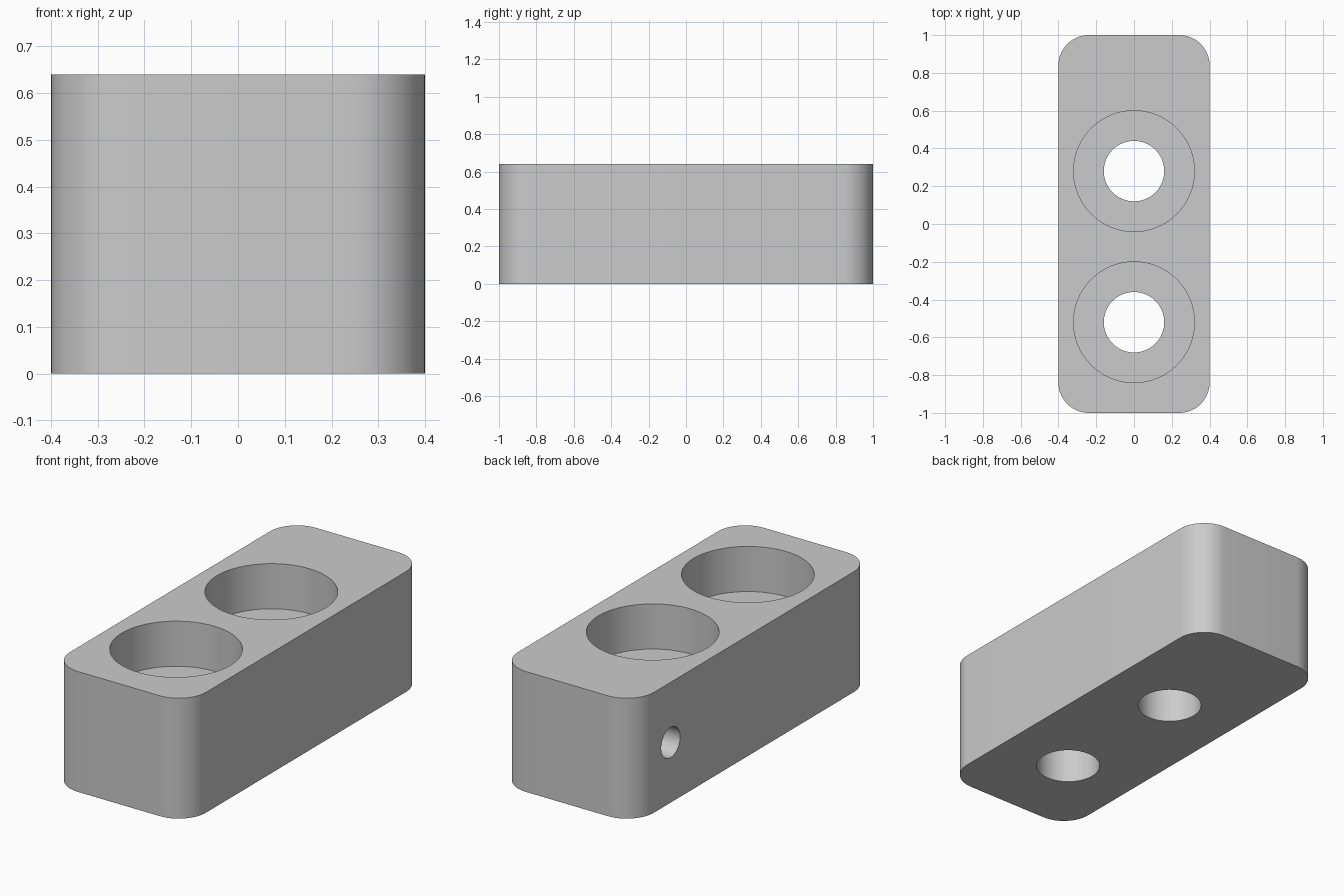
import bpy
import bmesh
from math import radians
from mathutils import Matrix

LENGTH, WIDTH, HEIGHT = 2.0, 0.8, 0.64
CORNER_RADIUS = 0.16
BORE_POSITIONS = (-0.52, 0.28)
BORE_RADIUS, BORE_FLOOR = 0.32, 0.40
THROUGH_RADIUS = 0.16
SIDE_RADIUS, SIDE_DEPTH = 0.08, 0.40
OVERLAP = 0.1

cube = bpy.data.objects.get("Cube")
if cube:
    bpy.data.objects.remove(cube, do_unlink=True)

grey = bpy.data.materials.new("light grey")
grey.use_nodes = True
colour = (0.6, 0.6, 0.6, 1)
grey.diffuse_color = colour
grey.node_tree.nodes["Principled BSDF"].inputs["Base Color"].default_value = colour


def make_object(name, bm):
    mesh = bpy.data.meshes.new(name)
    bm.to_mesh(mesh)
    bm.free()
    mesh.materials.append(grey)
    obj = bpy.data.objects.new(name, mesh)
    bpy.context.collection.objects.link(obj)
    return obj


def rounded_block(name):
    bm = bmesh.new()
    bmesh.ops.create_cube(bm, size=1)
    bmesh.ops.scale(bm, vec=(WIDTH, LENGTH, HEIGHT), verts=bm.verts)
    bmesh.ops.translate(bm, vec=(0, 0, HEIGHT / 2), verts=bm.verts)
    uprights = [e for e in bm.edges
                if abs(e.verts[0].co.z - e.verts[1].co.z) > HEIGHT / 2]
    bmesh.ops.bevel(bm, geom=uprights, offset=CORNER_RADIUS, segments=12,
                    profile=0.5, affect='EDGES')
    return make_object(name, bm)


def drill(target, name, radius, centre, depth, axis='Z'):
    """Cut a round hole whose cutter is centred at the given point."""
    bm = bmesh.new()
    bmesh.ops.create_cone(bm, cap_ends=True, segments=64, radius1=radius,
                          radius2=radius, depth=depth)
    if axis == 'X':
        bmesh.ops.rotate(bm, matrix=Matrix.Rotation(radians(90), 3, 'Y'),
                         verts=bm.verts)
    bmesh.ops.translate(bm, vec=centre, verts=bm.verts)
    cutter = make_object(name, bm)
    cutter.hide_render = True
    cut = target.modifiers.new(name, 'BOOLEAN')
    cut.operation = 'DIFFERENCE'
    cut.solver = 'EXACT'
    cut.object = cutter
    bpy.context.view_layer.objects.active = target
    bpy.ops.object.modifier_apply(modifier=cut.name)
    bpy.data.objects.remove(cutter, do_unlink=True)


block = rounded_block("block")

# Two counterbored holes
bore_depth = HEIGHT - BORE_FLOOR + OVERLAP
for y in BORE_POSITIONS:
    drill(block, "bore_cutter", BORE_RADIUS,
          (0, y, BORE_FLOOR + bore_depth / 2), bore_depth)
    drill(block, "through_cutter", THROUGH_RADIUS,
          (0, y, HEIGHT / 2), HEIGHT + OVERLAP)

# Blind hole in the right side
side_length = SIDE_DEPTH + OVERLAP
drill(block, "side_cutter", SIDE_RADIUS,
      (-WIDTH / 2 - OVERLAP + side_length / 2, 0.70, HEIGHT / 2),
      side_length, 'X')

# Smooth walls with crisp rims
bpy.ops.object.select_all(action='DESELECT')
block.select_set(True)
bpy.context.view_layer.objects.active = block
bpy.ops.object.shade_smooth_by_angle(angle=radians(30))
